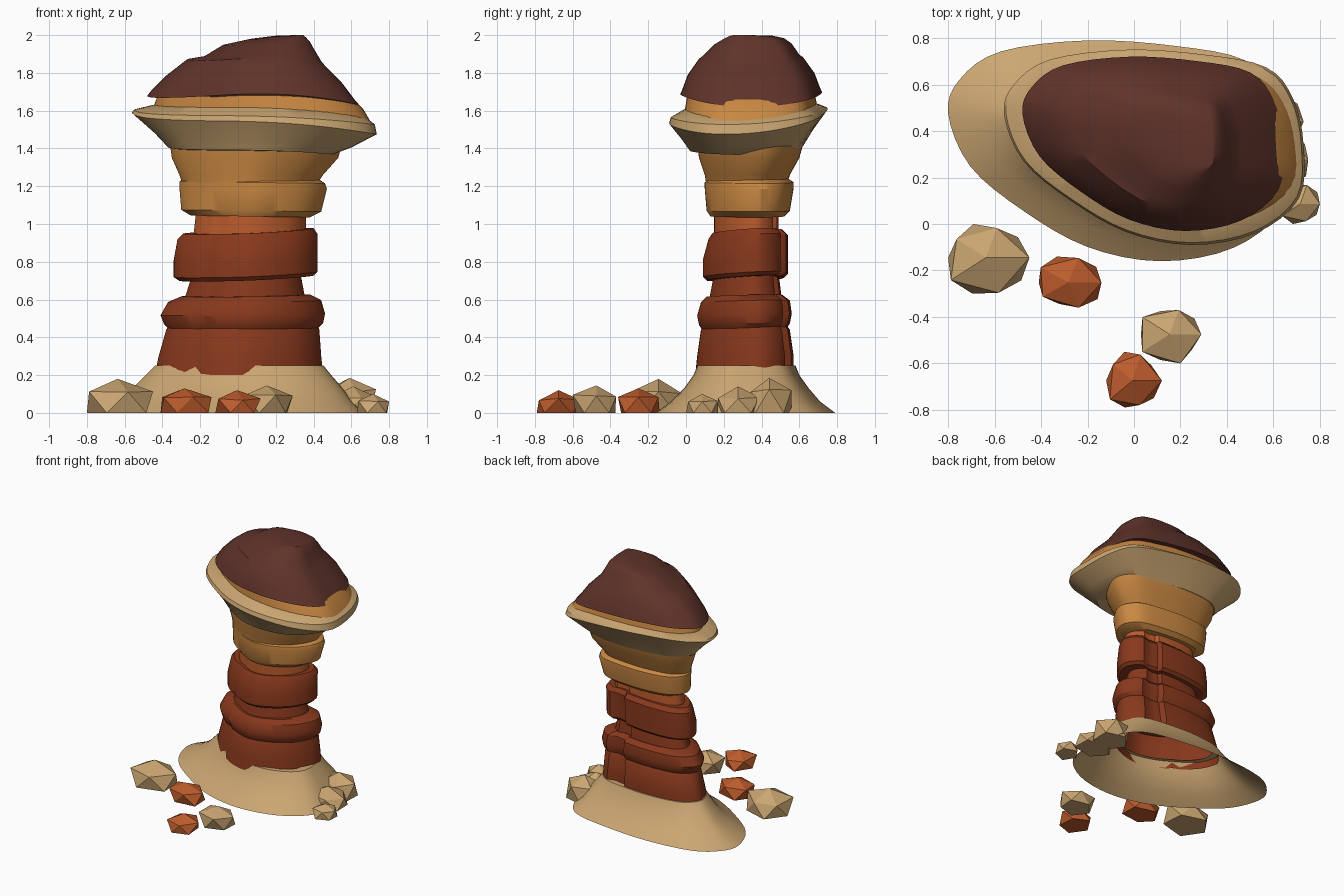
import bpy
import bmesh
import math
import random
from mathutils import Vector

if "Cube" in bpy.data.objects:
    bpy.data.objects.remove(bpy.data.objects["Cube"], do_unlink=True)


def material(name, rgb):
    """Flat material from an 8-bit display colour, stored as linear values."""
    colour = tuple((c / 255) ** 2.2 for c in rgb) + (1.0,)
    mat = bpy.data.materials.new(name)
    mat.use_nodes = True
    mat.diffuse_color = colour
    mat.node_tree.nodes["Principled BSDF"].inputs["Base Color"].default_value = colour
    return mat


SAND = material("sand", (201, 164, 113))
OCHRE = material("ochre", (200, 135, 68))
RUST = material("rust red", (135, 59, 34))
ORANGE = material("burnt orange", (187, 92, 48))
MAROON = material("dark maroon", (95, 54, 46))

# Lopsided footprint of the slabs, normalised to the unit square
BACK_EDGE = [(-1, .34), (-.93, .65), (-.69, .9), (-.18, 1), (.34, .95), (.75, .82)]
SLAB = BACK_EDGE + [(.93, .5), (1, .02), (.97, -.52), (.68, -.88),
                    (.25, -1), (-.18, -.87), (-.56, -.54), (-.87, -.14)]
# The column is cut back more at its front right corner
COLUMN = BACK_EDGE + [(.95, .53), (1, .2), (.9, -.22), (.68, -.62),
                      (.3, -.93), (-.08, -.98), (-.56, -.6), (-.87, -.14)]
STEPS = 4


def smooth_outline(points):
    """Closed Catmull-Rom curve through the points."""
    pts = [Vector(p) for p in points]
    count = len(pts)
    result = []
    for i in range(count):
        a, b, c, d = (pts[(i + k) % count] for k in (-1, 0, 1, 2))
        for s in range(STEPS):
            t = s / STEPS
            result.append(.5 * (2 * b + (c - a) * t
                                + (2 * a - 5 * b + 4 * c - d) * t ** 2
                                + (3 * b - a - 3 * c + d) * t ** 3))
    return result


def grooved(outline):
    """Cut the vertical crack in the back and a faint seam at the front."""
    result = [p.copy() for p in outline]
    back, front = 4 * STEPS, 12 * STEPS
    for i in range(back + 1, back + STEPS):
        result[i] *= .86
    result[front] *= .95
    return result


ROUND = smooth_outline(SLAB)
PLAIN = smooth_outline(COLUMN)
CRACKED = grooved(PLAIN)


def finish(name, bm, mat, angle=None):
    bmesh.ops.recalc_face_normals(bm, faces=bm.faces)
    mesh = bpy.data.meshes.new(name)
    bm.to_mesh(mesh)
    bm.free()
    mesh.materials.append(mat)
    obj = bpy.data.objects.new(name, mesh)
    bpy.context.collection.objects.link(obj)
    if angle:
        bpy.ops.object.select_all(action='DESELECT')
        obj.select_set(True)
        bpy.context.view_layer.objects.active = obj
        bpy.ops.object.shade_smooth_by_angle(angle=math.radians(angle))


def loft(name, rings, mat, outline=ROUND, warp=(0, 0, 0), fade=False, caps=(0, -1)):
    """Skin rings given as (z, x min, x max, y min, y max).
    warp tilts along x, tilts along y and saddles each ring;
    fade lets it die out towards the last ring; caps lists the filled rings."""
    bm = bmesh.new()
    loops = []
    for n, (z, x0, x1, y0, y1) in enumerate(rings):
        weight = 1 - n / (len(rings) - 1) if fade else 1
        loop = []
        for p in outline:
            lift = warp[0] * p.x + warp[1] * p.y + warp[2] * p.y ** 2
            loop.append(bm.verts.new(((x0 + x1 + (x1 - x0) * p.x) / 2,
                                      (y0 + y1 + (y1 - y0) * p.y) / 2,
                                      z + lift * weight)))
        loops.append(loop)
    size = len(outline)
    for low, high in zip(loops, loops[1:]):
        for i in range(size):
            j = (i + 1) % size
            bm.faces.new((low[i], low[j], high[j], high[i]))
    for end in caps:
        bm.faces.new(loops[end])
    finish(name, bm, mat, 32)


# Sand skirt, open underneath
loft("sand_skirt", [(0, -.8, .66, -.16, .79), (.06, -.67, .6, -.08, .71),
                    (.13, -.56, .55, -.01, .65), (.2, -.49, .49, .04, .6),
                    (.25, -.44, .45, .06, .58), (.25, -.38, .39, .09, .54)],
     SAND, caps=())

# Stacked rock layers of the column, hollow at the foot
loft("column_foot", [(.2, -.44, .45, .05, .57), (.3, -.42, .44, .06, .57),
                     (.44, -.38, .43, .08, .55), (.47, -.36, .42, .1, .53)],
     RUST, CRACKED, caps=(-1,))
loft("lower_ledge", [(.44, -.36, .42, .09, .53), (.47, -.39, .45, .07, .55),
                     (.52, -.41, .46, .06, .56), (.59, -.37, .44, .08, .55),
                     (.62, -.3, .38, .11, .51)],
     RUST, CRACKED, (.005, .005, 0))
loft("lower_neck", [(.58, -.29, .36, .12, .51), (.74, -.24, .33, .15, .49)],
     RUST, CRACKED)
loft("middle_ledge", [(.71, -.31, .4, .11, .52), (.73, -.34, .42, .09, .54),
                      (.82, -.34, .42, .09, .54), (.93, -.32, .42, .12, .54),
                      (.96, -.29, .4, .14, .51)],
     RUST, CRACKED, (.015, .01, 0))
loft("upper_neck", [(.9, -.24, .36, .15, .49), (1.08, -.22, .36, .15, .49)],
     ORANGE, CRACKED)
loft("upper_ledge", [(1.04, -.25, .38, .13, .52), (1.07, -.3, .44, .11, .55),
                     (1.19, -.31, .47, .1, .57), (1.22, -.31, .46, .1, .57),
                     (1.24, -.28, .43, .12, .54)],
     OCHRE, PLAIN, (-.005, 0, 0))
loft("flared_neck", [(1.2, -.29, .41, .11, .53), (1.26, -.31, .45, .1, .55),
                     (1.35, -.35, .53, .07, .6), (1.42, -.36, .55, .06, .62)],
     OCHRE, PLAIN)

# Wide sand rim: wavy lip, level where it meets the neck and the band
LIP = (1.525, -.56, .73, -.09, .75)
WAVE = (-.045, .03, .05)
loft("cap_rim_underside", [LIP, (1.44, -.44, .6, -.02, .67), (1.385, -.37, .5, .02, .62),
                           (1.385, -.25, .4, .1, .55)],
     SAND, warp=WAVE, fade=True, caps=())
loft("cap_rim_top", [LIP, (1.56, -.55, .72, -.08, .74), (1.61, -.44, .635, 0, .69),
                     (1.61, -.3, .5, .1, .6)],
     SAND, warp=WAVE, fade=True, caps=())
loft("ochre_band", [(1.56, -.45, .695, -.01, .7), (1.62, -.44, .66, 0, .69),
                    (1.675, -.42, .61, .01, .68)],
     OCHRE, warp=(-.015, 0, .025))

# Lopsided dark cap stone
loft("cap_stone", [(1.645, -.48, .64, -.03, .72), (1.675, -.46, .615, -.02, .71),
                   (1.76, -.38, .55, .01, .68), (1.85, -.27, .46, .07, .62),
                   (1.87, -.18, .44, .09, .6), (1.935, -.08, .4, .15, .56),
                   (1.97, .06, .38, .2, .52), (1.99, .18, .36, .23, .46),
                   (2, .29, .345, .25, .34)],
     MAROON, warp=(-.025, 0, .048), fade=True)


def boulder(name, centre, size, mat, seed):
    """Faceted stone sitting flat on the ground."""
    rng = random.Random(seed)
    bm = bmesh.new()
    bmesh.ops.create_icosphere(bm, subdivisions=1, radius=1)
    for v in bm.verts:
        v.co *= rng.uniform(.85, 1.1)
        v.co.z = max(v.co.z, -.35)
    low = [min(v.co[k] for v in bm.verts) for k in range(3)]
    high = [max(v.co[k] for v in bm.verts) for k in range(3)]
    for v in bm.verts:
        unit = [(v.co[k] - low[k]) / (high[k] - low[k]) for k in range(3)]
        v.co = (centre[0] + (unit[0] - .5) * size[0],
                centre[1] + (unit[1] - .5) * size[1], unit[2] * size[2])
    finish(name, bm, mat)


# Scattered boulders
boulder("large_boulder", (-.625, -.15), (.35, .3, .18), SAND, 1)
boulder("left_orange_boulder", (-.275, -.25), (.27, .22, .13), ORANGE, 2)
boulder("front_orange_boulder", (0, -.67), (.24, .24, .12), ORANGE, 3)
boulder("front_sand_boulder", (.16, -.485), (.26, .23, .145), SAND, 4)
boulder("side_boulder_back", (.59, .44), (.28, .24, .185), SAND, 5)
boulder("side_boulder_middle", (.61, .28), (.28, .22, .14), SAND, 6)
boulder("side_boulder_front", (.715, .085), (.17, .17, .1), SAND, 7)
